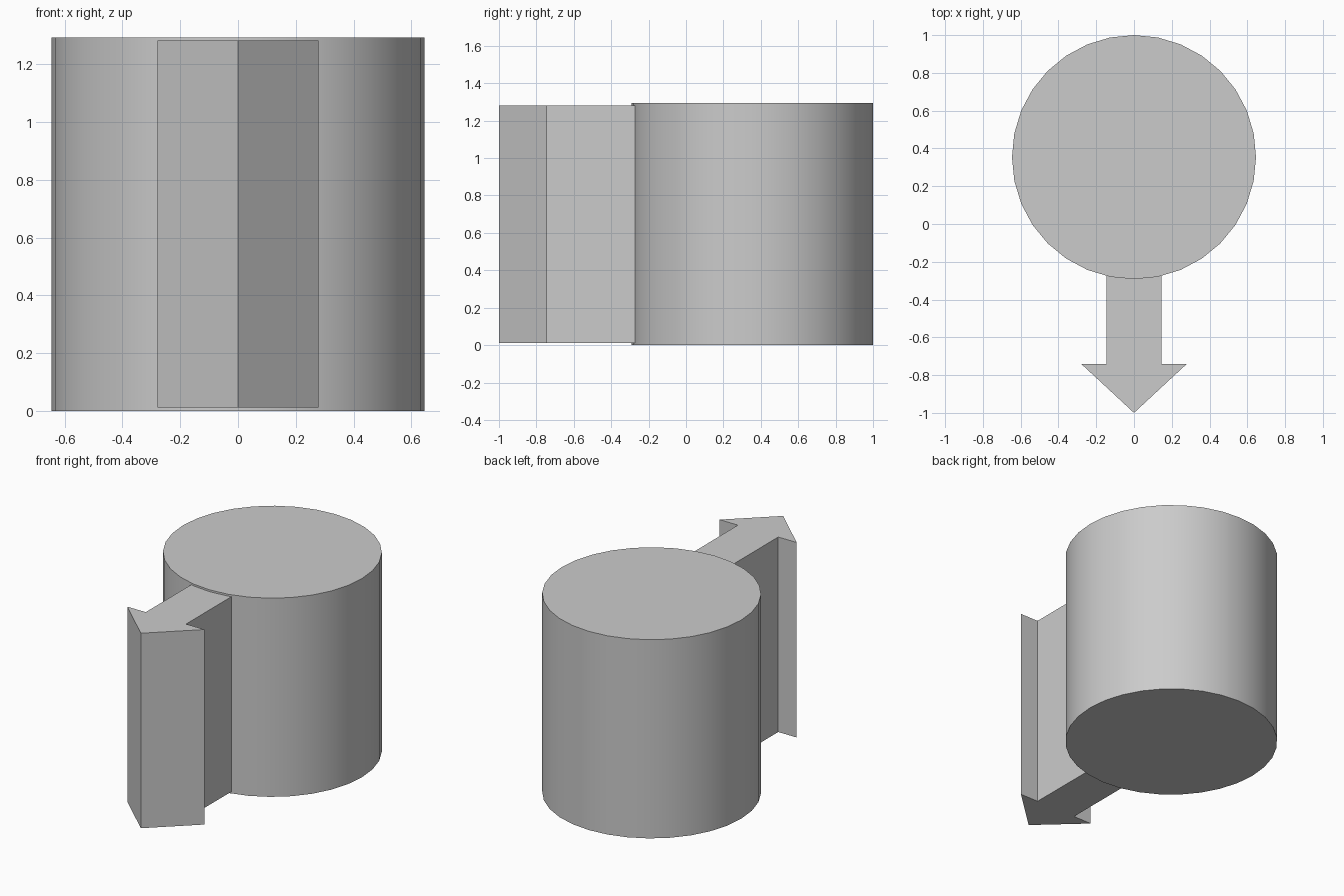
import bpy, bmesh, math

if "Cube" in bpy.data.objects:
    bpy.data.objects.remove(bpy.data.objects["Cube"])

# Round drum at the back
R, H = 0.646, 1.294
bpy.ops.mesh.primitive_cylinder_add(vertices=32, radius=R, depth=H,
                                    location=(0, 1 - R, H / 2))
drum = bpy.context.object
drum.name = "drum"
bpy.ops.object.shade_smooth_by_angle(angle=math.radians(30))


def extrude_profile(name, points, z0, z1):
    """Make a flat-sided prism from an outline in the xy plane."""
    bm = bmesh.new()
    face = bm.faces.new([bm.verts.new((x, y, z0)) for x, y in points])
    top = bmesh.ops.extrude_face_region(bm, geom=[face])["geom"]
    verts = [g for g in top if isinstance(g, bmesh.types.BMVert)]
    bmesh.ops.translate(bm, verts=verts, vec=(0, 0, z1 - z0))
    bmesh.ops.recalc_face_normals(bm, faces=bm.faces)
    mesh = bpy.data.meshes.new(name)
    bm.to_mesh(mesh)
    bm.free()
    obj = bpy.data.objects.new(name, mesh)
    bpy.context.collection.objects.link(obj)
    return obj


# Arrow pointing to the front, its shaft running slightly into the drum
half = [(0.145, -0.25), (0.145, -0.742), (0.278, -0.742)]
outline = half + [(0, -1)] + [(-x, y) for x, y in reversed(half)]
extrude_profile("arrow_pointer", outline, 0.012, 1.282)
